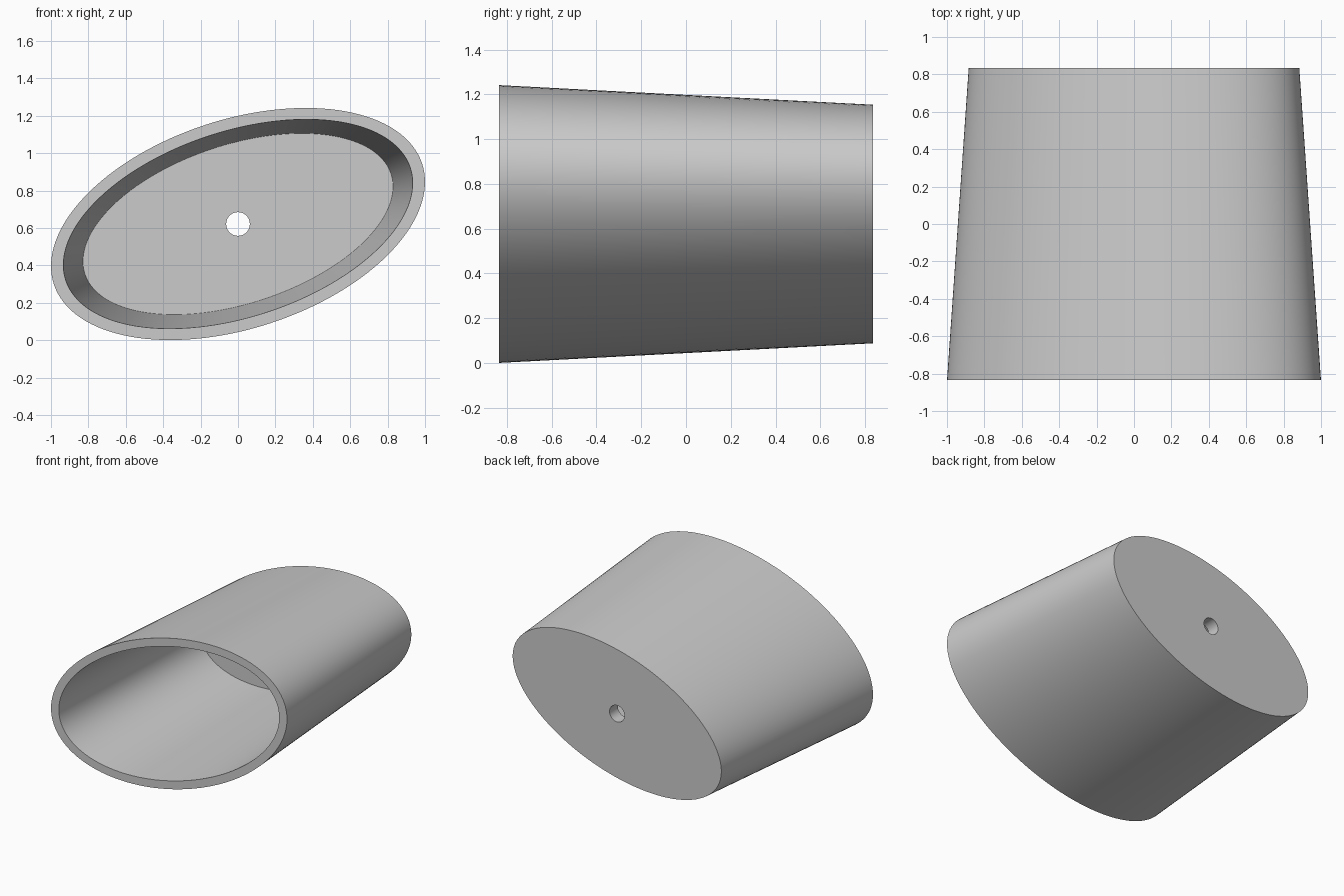
import bpy, bmesh, math

if "Cube" in bpy.data.objects:
    bpy.data.objects.remove(bpy.data.objects["Cube"])

N = 128
TILT = math.radians(18.1)
CZ = 0.621

# Rings in order around the wall section: (y, half long axis, half short axis)
RINGS = [
    (-0.835, 1.036, 0.558),   # outer rim
    (0.835, 0.917, 0.474),    # outer end
    (0.835, 0.063, 0.063),    # drain hole, outside
    (0.735, 0.063, 0.063),    # drain hole, inside
    (0.735, 0.861, 0.425),    # inner floor edge
    (-0.835, 0.969, 0.496),   # inner rim
]


def ring(bm, y, a, b):
    verts = []
    for i in range(N):
        t = 2 * math.pi * i / N
        u, v = a * math.cos(t), b * math.sin(t)
        x = u * math.cos(TILT) - v * math.sin(TILT)
        z = u * math.sin(TILT) + v * math.cos(TILT)
        verts.append(bm.verts.new((x, y, CZ + z)))
    return verts


# Tapered oval pot lying on its side: closed loft through all rings
bm = bmesh.new()
loops = [ring(bm, *r) for r in RINGS]
for k, lo in enumerate(loops):
    hi = loops[(k + 1) % len(loops)]
    for i in range(N):
        j = (i + 1) % N
        bm.faces.new((lo[i], lo[j], hi[j], hi[i]))
bmesh.ops.recalc_face_normals(bm, faces=bm.faces)

mesh = bpy.data.meshes.new("oval_pot")
bm.to_mesh(mesh)
bm.free()
pot = bpy.data.objects.new("oval_pot", mesh)
bpy.context.collection.objects.link(pot)

# Smooth walls with crisp rims
bpy.context.view_layer.objects.active = pot
pot.select_set(True)
bpy.ops.object.shade_smooth_by_angle(angle=math.radians(30))
